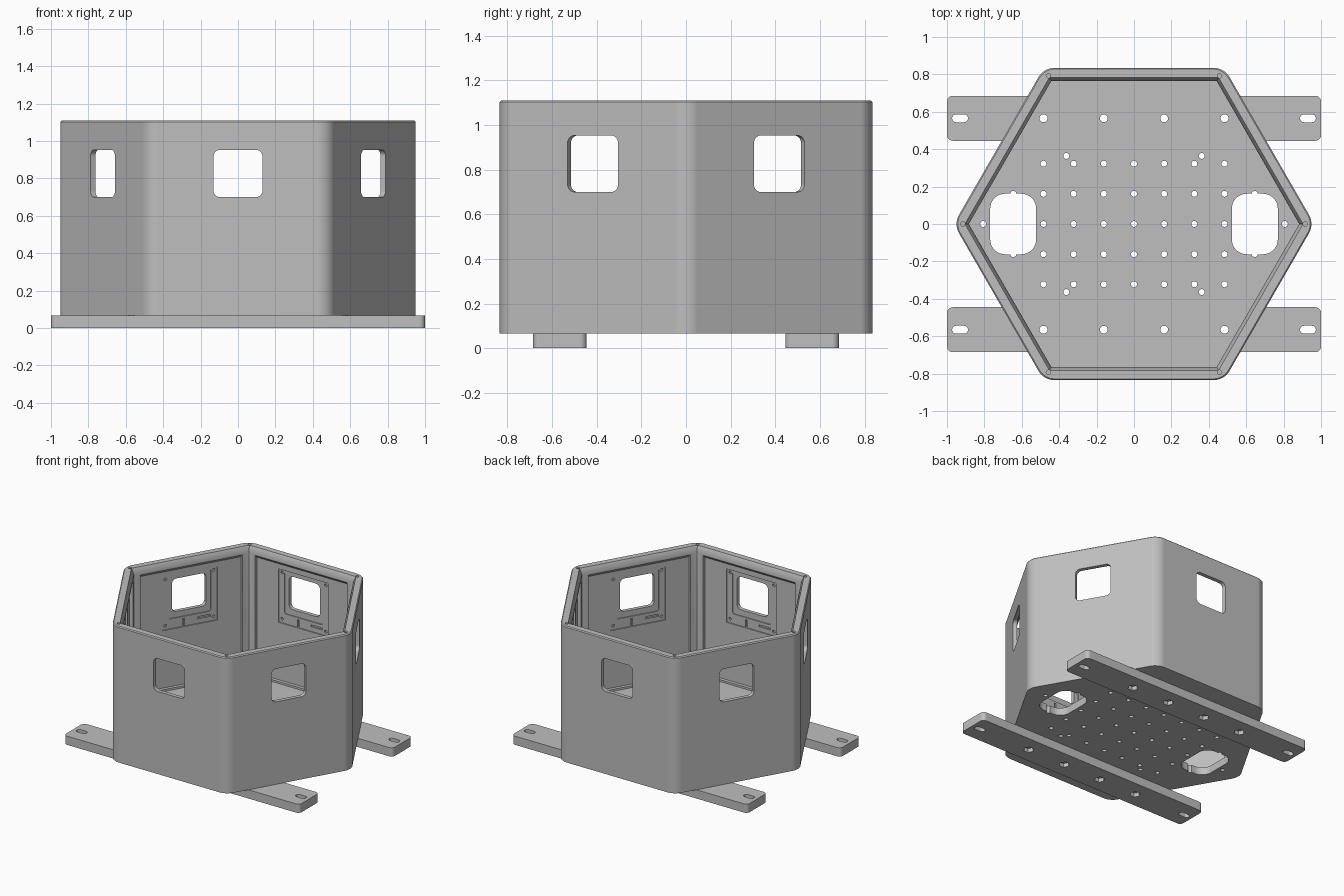
import bpy, bmesh
from math import sin, cos, tan, pi, radians
from mathutils import Matrix, Vector

if "Cube" in bpy.data.objects:
    bpy.data.objects.remove(bpy.data.objects["Cube"], do_unlink=True)

grey = bpy.data.materials.new("plain grey")
grey.use_nodes = True
colour = (0.52, 0.52, 0.52, 1)
grey.diffuse_color = colour
grey.node_tree.nodes["Principled BSDF"].inputs["Base Color"].default_value = colour

APOTHEM, FLOOR, TOP = 0.835, 0.125, 1.11
BASE = 0.067
PITCH = 0.1613
BAR_Y = 0.565
SIDES = [radians(30 + 60 * k) for k in range(6)]


def ngon(n, r, x=0, y=0, turn=0):
    return [Vector((x + r * cos(turn + 2 * pi * i / n),
                    y + r * sin(turn + 2 * pi * i / n))) for i in range(n)]


def hexagon(apothem):
    return ngon(6, apothem / cos(pi / 6))


def rect(x0, x1, y0, y1):
    return [Vector(p) for p in ((x0, y0), (x1, y0), (x1, y1), (x0, y1))]


def rounded(points, radius, steps=8):
    """Replace each corner of a convex outline by an arc."""
    out = []
    for i, p in enumerate(points):
        a = (points[i - 1] - p).normalized()
        b = (points[(i + 1) % len(points)] - p).normalized()
        half = a.angle(b) / 2
        centre = p + (a + b).normalized() * radius / sin(half)
        start = p + a * radius / tan(half) - centre
        sweep = pi - 2 * half
        for k in range(steps + 1):
            out.append(centre + Matrix.Rotation(sweep * k / steps, 2) @ start)
    return out


def loft(bm, sections, frame=None):
    """Closed solid through (outline, height) sections."""
    frame = frame or Matrix.Identity(4)
    rings = [[bm.verts.new(frame @ Vector((p.x, p.y, h))) for p in pts]
             for pts, h in sections]
    for low, high in zip(rings, rings[1:]):
        for i in range(len(low)):
            j = (i + 1) % len(low)
            bm.faces.new((low[i], low[j], high[j], high[i]))
    bm.faces.new(rings[0][::-1])
    bm.faces.new(rings[-1])


def solid(name, parts):
    """One object from a list of (sections, frame)."""
    bm = bmesh.new()
    for sections, frame in parts:
        loft(bm, sections, frame)
    bmesh.ops.recalc_face_normals(bm, faces=bm.faces)
    mesh = bpy.data.meshes.new(name)
    bm.to_mesh(mesh)
    bm.free()
    obj = bpy.data.objects.new(name, mesh)
    bpy.context.collection.objects.link(obj)
    mesh.materials.append(grey)
    return obj


def cut(obj, parts):
    """Subtract disjoint solids and bake the result."""
    cutter = solid("cutter", parts)
    mod = obj.modifiers.new("cut", "BOOLEAN")
    mod.operation, mod.solver, mod.object = "DIFFERENCE", "EXACT", cutter
    graph = bpy.context.evaluated_depsgraph_get()
    mesh = bpy.data.meshes.new_from_object(obj.evaluated_get(graph))
    obj.modifiers.remove(mod)
    obj.data = mesh
    bpy.data.objects.remove(cutter, do_unlink=True)


def prism(outline, low, high, frame=None):
    return ([(outline, low), (outline, high)], frame)


def finish(obj):
    obj.data.shade_smooth()
    obj.data.set_sharp_from_angle(angle=radians(25))
    obj.modifiers.new("even_normals", "WEIGHTED_NORMAL").keep_sharp = True


def side_frame(a):
    """x along the wall, y up, z outward."""
    return Matrix(((-sin(a), 0, cos(a), 0), (cos(a), 0, sin(a), 0),
                   (0, 1, 0, 0), (0, 0, 0, 1)))


def on_sides(*sections):
    return [(list(sections), side_frame(a)) for a in SIDES]


# Hexagonal housing with rounded corners and a slightly eased top edge
outer = rounded(hexagon(APOTHEM), 0.1)
eased = rounded(hexagon(APOTHEM - 0.007), 0.093)
housing = solid("hexagonal_housing",
                [([(outer, BASE), (outer, TOP - 0.007), (eased, TOP)], None)])

# Hollow interior with a bevelled rim
inner, mouth = hexagon(0.765), hexagon(0.783)
cut(housing, [([(inner, FLOOR), (inner, 1.07), (mouth, TOP), (mouth, 1.2)], None)])

# Wall panels recessed between corner posts, under the rim
tall, short = rect(-0.39, 0.39, 0.14, 1.055), rect(-0.39, 0.39, 0.14, 1.03)
cut(housing, on_sides((tall, 0.73), (tall, 0.764), (short, 0.79)))

# Stepped frame pockets, small fixing holes and windows in all six walls
pocket = rect(-0.21, 0.21, 0.58, 0.99)
cut(housing, on_sides((pocket, 0.74), (pocket, 0.798)))
step = rounded(rect(-0.165, 0.165, 0.655, 0.975), 0.02, 4)
cut(housing, on_sides((step, 0.74), (step, 0.805)))
for hole in (rect(-0.16, -0.06, 0.615, 0.63), rect(0.04, 0.055, 0.58, 0.64),
             ngon(12, 0.011, -0.185, 0.61), ngon(12, 0.011, 0.185, 0.61),
             ngon(12, 0.011, -0.185, 0.965), ngon(12, 0.011, 0.185, 0.965)):
    cut(housing, on_sides((hole, 0.74), (hole, 0.81)))
window = rounded(rect(-0.131, 0.131, 0.7, 0.953), 0.035, 6)
cut(housing, on_sides((window, 0.7), (window, 0.9)))

# Floor: hole grid, diagonal holes, bar bolt holes and corner screw holes
spots = [(i * PITCH, j * PITCH) for i in range(-3, 4) for j in range(-2, 3)]
for sx in (-1, 1):
    spots += [(sx * 5 * PITCH, 0)]
    spots += [(sx * 4 * PITCH, sy * PITCH) for sy in (-1, 1)]
    spots += [(sx * 0.362, sy * 0.364) for sy in (-1, 1)]
bolts = [sx * PITCH for sx in (-3, -1, 1, 3)]
drills = [prism(ngon(16, 0.016, x, y), 0, 0.2) for x, y in spots]
drills += [prism(ngon(20, 0.021, x, sy * BAR_Y), 0, 0.2)
           for x in bolts for sy in (-1, 1)]
drills += [prism(ngon(16, 0.012, 0.915 * cos(k * pi / 3), 0.915 * sin(k * pi / 3)),
                 0.95, 1.2) for k in range(6)]
cut(housing, drills)

# Two large rounded cable openings
cut(housing, [prism(rounded(rect(s * 0.646 - 0.123, s * 0.646 + 0.123,
                                 -0.162, 0.162), 0.08), 0, 0.2)
              for s in (-1, 1)])
finish(housing)

# Mounting bars with end slots, bolt holes and hexagonal nut pockets
for name, side in (("front_mounting_bar", -1), ("back_mounting_bar", 1)):
    y = side * BAR_Y
    bar = solid(name, [prism(rounded(rect(-1, 1, y - 0.12, y + 0.12), 0.03, 6),
                             0, BASE)])
    cut(bar, [prism(rounded(rect(s * 0.93 - 0.042, s * 0.93 + 0.042,
                                 y - 0.021, y + 0.021), 0.0205), -0.1, 0.2)
              for s in (-1, 1)])
    cut(bar, [prism(ngon(20, 0.021, x, y), -0.1, 0.2) for x in bolts])
    cut(bar, [prism(ngon(6, 0.037, x, y), -0.1, 0.03) for x in bolts])
    finish(bar)
